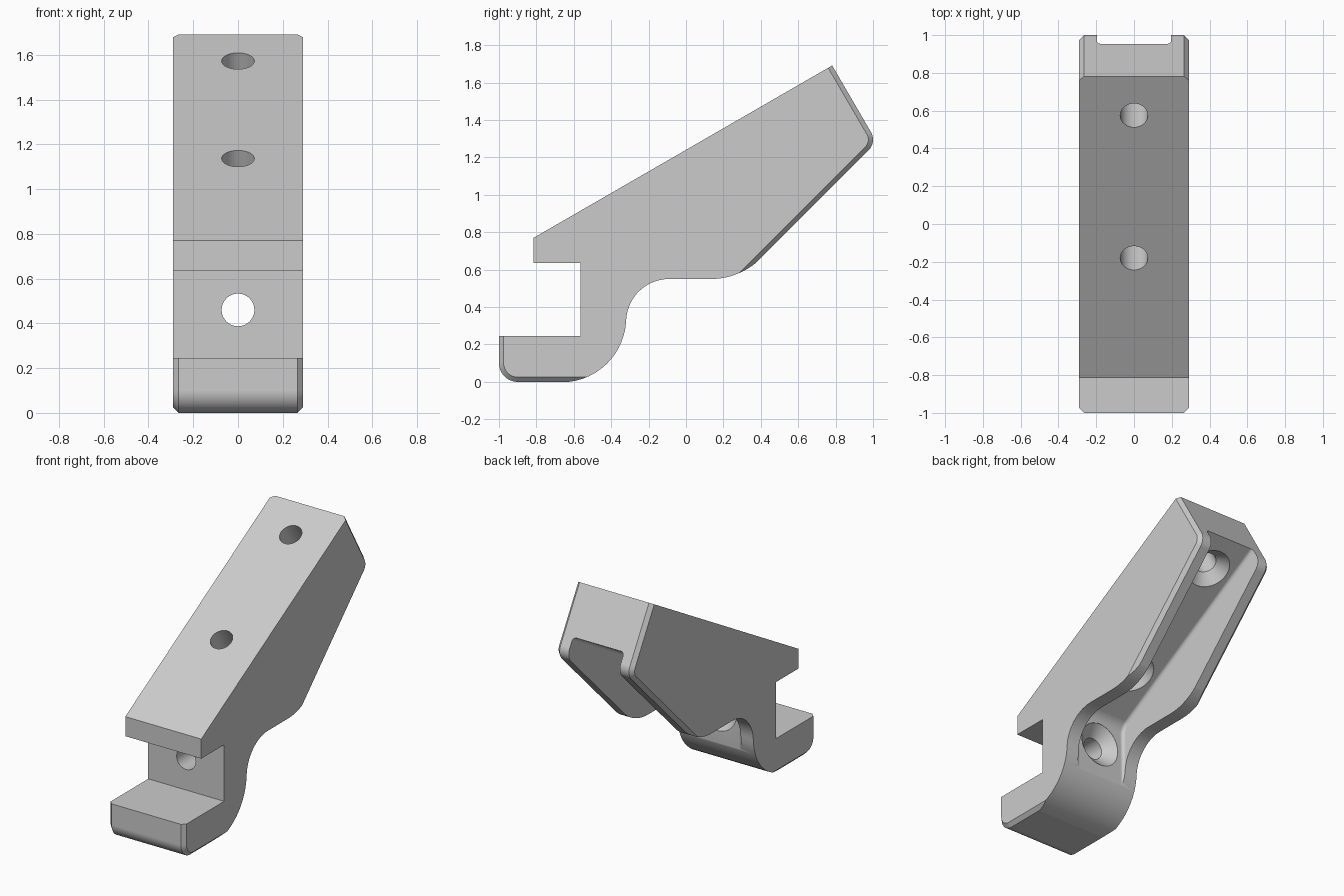
import bpy, bmesh, math
from mathutils import Vector

cube = bpy.data.objects.get("Cube")
if cube:
    bpy.data.objects.remove(cube)

grey = bpy.data.materials.new("light_grey")
grey.use_nodes = True
colour = (0.6, 0.6, 0.6, 1)
grey.diffuse_color = colour
grey.node_tree.nodes["Principled BSDF"].inputs["Base Color"].default_value = colour


def rounded(corners, steps=14):
    """Outline from (y, z[, radius]) corners, with arcs where a radius is given."""
    out = []
    for i, c in enumerate(corners):
        p = Vector(c[:2])
        if len(c) == 2:
            out.append(p)
            continue
        a = (Vector(corners[i - 1][:2]) - p).normalized()
        b = (Vector(corners[(i + 1) % len(corners)][:2]) - p).normalized()
        half = a.angle(b) / 2
        centre = p + (a + b).normalized() * c[2] / math.sin(half)
        start = p + a * c[2] / math.tan(half) - centre
        end = p + b * c[2] / math.tan(half) - centre
        sweep = math.pi - 2 * half
        for k in range(steps + 1):
            t = k / steps
            out.append(centre + (start * math.sin((1 - t) * sweep)
                                 + end * math.sin(t * sweep)) / math.sin(sweep))
    return out


def finish(bm, name):
    bmesh.ops.recalc_face_normals(bm, faces=bm.faces)
    mesh = bpy.data.meshes.new(name)
    bm.to_mesh(mesh)
    bm.free()
    mesh.materials.append(grey)
    ob = bpy.data.objects.new(name, mesh)
    bpy.context.collection.objects.link(ob)
    return ob


def prism(name, corners, half_width, bevel=0, segments=1):
    """Extrude a side outline across x, optionally bevelling the cap rims."""
    bm = bmesh.new()
    face = bm.faces.new([bm.verts.new((-half_width, p.x, p.y)) for p in rounded(corners)])
    ext = bmesh.ops.extrude_face_region(bm, geom=[face])["geom"]
    bmesh.ops.translate(bm, vec=(2 * half_width, 0, 0),
                        verts=[g for g in ext if isinstance(g, bmesh.types.BMVert)])
    bmesh.ops.recalc_face_normals(bm, faces=bm.faces)
    if bevel:
        rims = [e for e in bm.edges if abs(e.verts[0].co.x - e.verts[1].co.x) < half_width]
        bmesh.ops.bevel(bm, geom=rims, offset=bevel, segments=segments, profile=0.5,
                        affect='EDGES', clamp_overlap=False)
    return finish(bm, name)


def screw_cutter(name, origin, axis, sections, sides=48):
    """Stepped round cutter from (distance, radius) sections along an axis."""
    bm = bmesh.new()
    axis = Vector(axis).normalized()
    u, v = Vector((1, 0, 0)), axis.cross(Vector((1, 0, 0)))
    rings = []
    for d, r in sections:
        rings.append([bm.verts.new(Vector(origin) + axis * d + r * (
            u * math.cos(k * math.tau / sides) + v * math.sin(k * math.tau / sides)))
            for k in range(sides)])
    for a, b in zip(rings, rings[1:]):
        for k in range(sides):
            n = (k + 1) % sides
            bm.faces.new((a[k], a[n], b[n], b[k]))
    bm.faces.new(rings[0])
    bm.faces.new(rings[-1])
    return finish(bm, name)


def combine(target, cutter, operation):
    cutter.hide_render = True
    mod = target.modifiers.new(cutter.name, 'BOOLEAN')
    mod.operation, mod.solver, mod.object = operation, 'EXACT', cutter
    bpy.context.view_layer.objects.active = target
    bpy.ops.object.modifier_apply(modifier=mod.name)
    bpy.data.objects.remove(cutter)


# Bracket side outline: jaw, curved neck and sloping arm
bracket = prism("bracket", [
    (-1.1, -0.002), (-0.335, -0.002, 0.345), (-0.31, 0.55, 0.23), (0.29, 0.55, 0.38),
    (1.2, 1.46), (1.2, 1.933), (-0.815, 0.77), (-0.815, 0.635),
    (-0.565, 0.635), (-0.565, 0.245), (-1.1, 0.245)], 0.3)

# Chamfered envelope trims the front, bottom, underside and end
combine(bracket, prism("chamfer_envelope", [
    (-1, 0, 0.1), (-0.262, 0), (1.02, 1.282, 0.08), (0.48, 2.21), (-1, 2.21)],
    0.29, 0.025), 'INTERSECT')

# Channel under the arm, with small inner fillets
combine(bracket, prism("channel_cutter", [
    (-0.34, -0.1), (1.4, -0.1), (1.4, 1.655), (-0.34, 0.65, 0.1)],
    0.195, 0.025, 4), 'DIFFERENCE')

# Countersunk holes: two square to the slope, one through the neck
slope = math.radians(30)
for y, z in ((0.575, 1.572), (-0.18, 1.136)):
    combine(bracket, screw_cutter("arm_hole_cutter", (0, y, z),
            (0, math.sin(slope), -math.cos(slope)),
            [(-0.1, 0.073), (0.27, 0.073), (0.339, 0.14), (0.4, 0.14)]), 'DIFFERENCE')
combine(bracket, screw_cutter("neck_hole_cutter", (0, -0.565, 0.46), (0, 1, 0),
        [(-0.1, 0.073), (0.155, 0.073), (0.224, 0.15), (0.5, 0.15)]), 'DIFFERENCE')

# Smooth curved faces, crisp edges
bpy.ops.object.select_all(action='DESELECT')
bracket.select_set(True)
bpy.context.view_layer.objects.active = bracket
bpy.ops.object.shade_smooth_by_angle(angle=math.radians(25))
normals = bracket.modifiers.new("weighted_normals", 'WEIGHTED_NORMAL')
normals.keep_sharp = True
